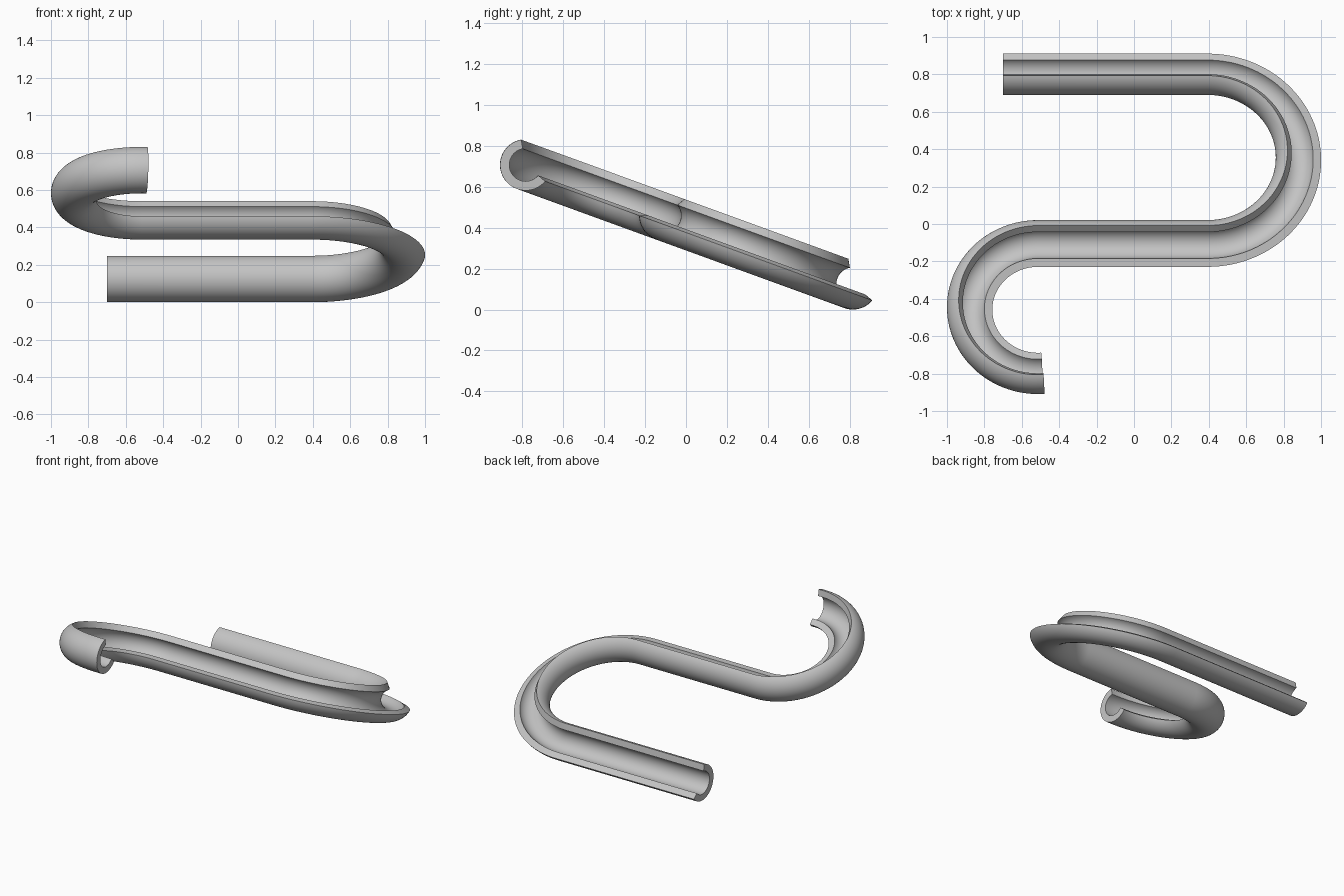
import bpy, bmesh
from math import sin, cos, pi, radians
from mathutils import Vector, Matrix

cube = bpy.data.objects.get("Cube")
if cube:
    bpy.data.objects.remove(cube, do_unlink=True)

TILT = radians(20)
R_OUT, R_IN = 0.125, 0.08
BIG, SMALL = 0.489, 0.362          # bend radii
BIG_X, SMALL_X = 0.394, -0.513     # bend centres
START_X = -0.70
START = Vector((0, 0.815, 0.125))  # line of the lowest straight run


def arc(radius, a0, a1, n):
    return [(radius * cos(a0 + (a1 - a0) * i / n),
             radius * sin(a0 + (a1 - a0) * i / n)) for i in range(n + 1)]


# Path in the sloping plane: each point with its left-hand side direction
path = [(Vector((START_X, 0)), Vector((0, 1)))]
for x, y in arc(1, pi / 2, -pi / 2, 64):
    side = Vector((x, y))
    path.append((Vector((BIG_X, -BIG)) + side * BIG, side))
for x, y in arc(1, pi / 2, pi / 2 + radians(184), 64):
    side = Vector((x, y))
    path.append((Vector((SMALL_X, -2 * BIG - SMALL)) + side * SMALL, -side))

# Open ring cross-section: outer wall, then inner wall back
a0, a1 = radians(120), radians(340)
section = arc(R_OUT, a0, a1, 40) + arc(R_IN, a1, a0, 40)

# Sweep the section along the path
bm = bmesh.new()
rings = []
for point, side in path:
    rings.append([bm.verts.new((*(point + side * u), w)) for u, w in section])
count = len(section)
for ring, following in zip(rings, rings[1:]):
    for i in range(count):
        j = (i + 1) % count
        bm.faces.new((ring[i], ring[j], following[j], following[i]))

# End caps as strips between the outer and inner walls
for ring in (rings[0], rings[-1]):
    for i in range(count // 2 - 1):
        bm.faces.new((ring[i], ring[i + 1], ring[count - 2 - i], ring[count - 1 - i]))
bmesh.ops.recalc_face_normals(bm, faces=bm.faces)

# Lean the whole run down towards the back
bm.transform(Matrix.Translation(START) @ Matrix.Rotation(-TILT, 4, 'X'))

mesh = bpy.data.meshes.new("winding_channel")
bm.to_mesh(mesh)
bm.free()
channel = bpy.data.objects.new("winding_channel", mesh)
bpy.context.collection.objects.link(channel)

# Plain grey material
grey = bpy.data.materials.new("light_grey")
grey.use_nodes = True
grey.diffuse_color = (0.55, 0.55, 0.55, 1)
grey.node_tree.nodes["Principled BSDF"].inputs["Base Color"].default_value = grey.diffuse_color
mesh.materials.append(grey)

bpy.ops.object.select_all(action='DESELECT')
channel.select_set(True)
bpy.context.view_layer.objects.active = channel
bpy.ops.object.shade_smooth_by_angle(angle=radians(35))
